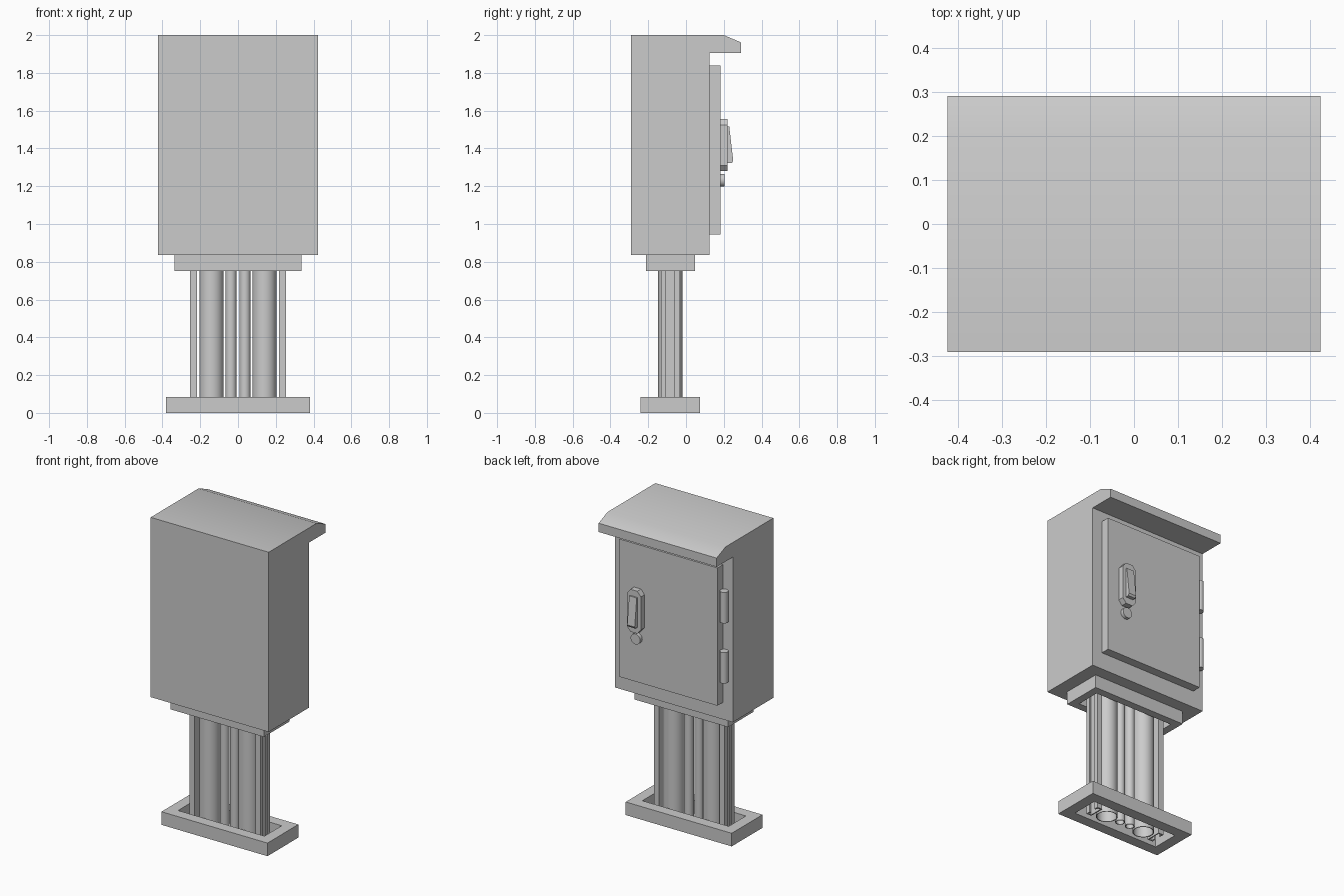
import bpy, bmesh, math
from mathutils import Vector

if "Cube" in bpy.data.objects:
    bpy.data.objects.remove(bpy.data.objects["Cube"], do_unlink=True)

grey = bpy.data.materials.new("light_grey_paint")
grey.use_nodes = True
grey.diffuse_color = (0.6, 0.6, 0.6, 1)
grey.node_tree.nodes["Principled BSDF"].inputs["Base Color"].default_value = (0.6, 0.6, 0.6, 1)

MID_Y = -0.083      # centre line of the stand
STAND_TOP = 0.835   # underside of the cabinet


def finish(name, bm, smooth=False):
    bmesh.ops.recalc_face_normals(bm, faces=bm.faces)
    mesh = bpy.data.meshes.new(name)
    bm.to_mesh(mesh)
    bm.free()
    mesh.materials.append(grey)
    obj = bpy.data.objects.new(name, mesh)
    bpy.context.collection.objects.link(obj)
    if smooth:
        bpy.ops.object.select_all(action="DESELECT")
        bpy.context.view_layer.objects.active = obj
        obj.select_set(True)
        bpy.ops.object.shade_smooth_by_angle(angle=math.radians(30))
    return obj


def prism(name, points, direction, smooth=False):
    """Extrude a closed outline along a direction."""
    bm = bmesh.new()
    face = bm.faces.new([bm.verts.new(p) for p in points])
    out = bmesh.ops.extrude_face_region(bm, geom=[face], use_keep_orig=True)
    verts = [v for v in out["geom"] if isinstance(v, bmesh.types.BMVert)]
    bmesh.ops.translate(bm, verts=verts, vec=Vector(direction))
    return finish(name, bm, smooth)


def box(name, x0, x1, y0, y1, z0, z1):
    outline = [(x0, y0, z0), (x1, y0, z0), (x1, y1, z0), (x0, y1, z0)]
    return prism(name, outline, (0, 0, z1 - z0))


def ring(name, outer, inner, z0, z1, smooth=False):
    """Tube between two matching outlines."""
    bm = bmesh.new()
    loops = [[bm.verts.new((x, y, z)) for x, y in outline]
             for outline, z in ((outer, z0), (outer, z1), (inner, z1), (inner, z0))]
    n = len(outer)
    for k in range(4):
        a, b = loops[k], loops[(k + 1) % 4]
        for i in range(n):
            j = (i + 1) % n
            bm.faces.new((a[i], a[j], b[j], b[i]))
    return finish(name, bm, smooth)


def rectangle(half_x, half_y):
    return [(sx * half_x, MID_Y + sy * half_y)
            for sx, sy in ((-1, -1), (1, -1), (1, 1), (-1, 1))]


def circle(x, y, radius, sides=32):
    return [(x + radius * math.cos(math.tau * i / sides),
             y + radius * math.sin(math.tau * i / sides)) for i in range(sides)]


# Base and collar frames
ring("base_frame", rectangle(0.38, 0.158), rectangle(0.31, 0.088), 0, 0.085)
ring("collar_frame", rectangle(0.335, 0.13), rectangle(0.285, 0.08), 0.75, STAND_TOP)

# Cable pipes and slotted support channels on both sides
for side, label in ((1, "left"), (-1, "right")):
    for size, x, radius in (("large", 0.14, 0.064), ("small", 0.037, 0.029)):
        ring(f"{size}_pipe_{label}", circle(side * x, MID_Y, radius),
             circle(side * x, MID_Y, radius - 0.005), 0, STAND_TOP, True)
    half = [(0.217, 0.05), (0.254, 0.05), (0.254, 0.022),
            (0.244, 0.022), (0.244, 0.043), (0.224, 0.043)]
    channel = half + [(x, -y) for x, y in reversed(half)]
    prism(f"support_channel_{label}", [(side * x, MID_Y + y, 0) for x, y in channel],
          (0, 0, STAND_TOP))

# Cabinet body with overhanging sloped canopy
profile = [(-0.29, STAND_TOP), (0.125, STAND_TOP), (0.125, 1.905),
           (0.29, 1.905), (0.29, 1.962), (0.2, 2), (-0.29, 2)]
prism("cabinet_body", [(-0.423, y, z) for y, z in profile], (0.846, 0, 0), True)

# Door
box("door", -0.352, 0.352, 0.125, 0.182, 0.945, 1.838)

# Hinges
for name, z in (("lower_hinge", 1.195), ("upper_hinge", 1.585)):
    prism(name, [(x, y, z - 0.1) for x, y in circle(-0.378, 0.15, 0.025)],
          (0, 0, 0.2), True)

# Handle plate with clipped corners
HANDLE_X = 0.22
corners = [(0.05, 1.31), (0.05, 1.525), (0.025, 1.555), (-0.025, 1.555),
           (-0.05, 1.525), (-0.05, 1.31), (-0.025, 1.28), (0.025, 1.28)]
prism("handle_plate", [(HANDLE_X + x, 0.182, z) for x, z in corners], (0, 0.038, 0))

# Tilted handle lever
lever = [(0.215, 1.515), (0.229, 1.515), (0.25, 1.335), (0.242, 1.322), (0.215, 1.322)]
prism("handle_lever", [(HANDLE_X - 0.027, y, z) for y, z in lever], (0.054, 0, 0))

# Lock button
prism("lock_button", [(x, 0.182, z) for x, z in circle(HANDLE_X, 1.232, 0.034)],
      (0, 0.022, 0), True)
